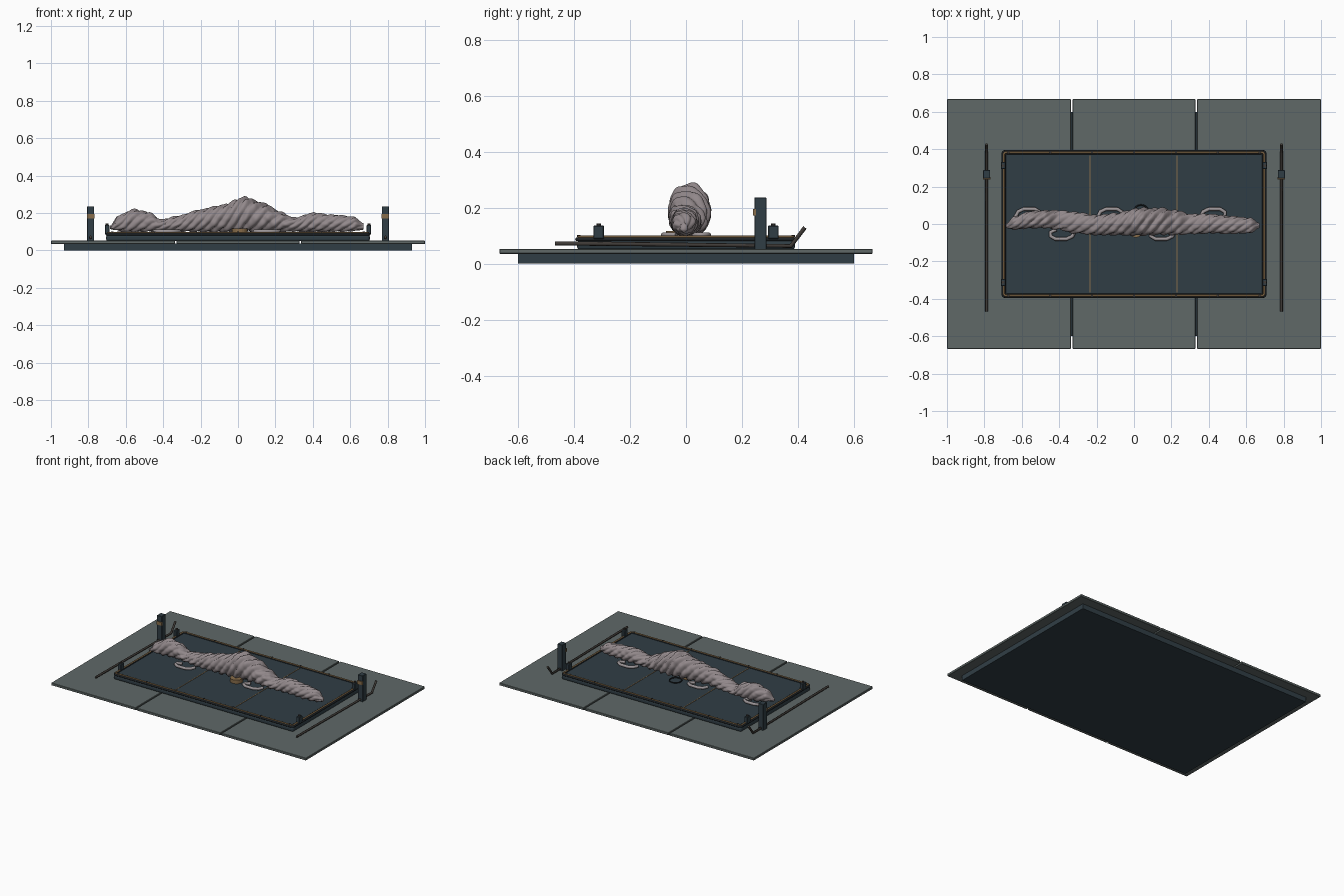
import bpy, bmesh, math, random
from mathutils import Vector, noise

if "Cube" in bpy.data.objects:
    bpy.data.objects.remove(bpy.data.objects["Cube"])

random.seed(4)


def mat(name, r, g, b):
    m = bpy.data.materials.new(name)
    m.diffuse_color = (r, g, b, 1)
    m.use_nodes = True
    m.node_tree.nodes["Principled BSDF"].inputs["Base Color"].default_value = m.diffuse_color
    return m


TILE = mat("grey_green_tile", 0.115, 0.14, 0.137)
SLATE = mat("dark_slate", 0.03, 0.048, 0.06)
BLACK = mat("near_black", 0.013, 0.017, 0.02)
BRASS = mat("dull_brass", 0.25, 0.155, 0.07)
BROWN = mat("dark_brown_metal", 0.05, 0.043, 0.038)
FIBRE = mat("mauve_grey_fibre", 0.29, 0.25, 0.26)
LOOSE = mat("pale_loose_fibre", 0.33, 0.30, 0.31)


def finish(name, bm, material, smooth=False):
    bmesh.ops.recalc_face_normals(bm, faces=bm.faces)
    me = bpy.data.meshes.new(name)
    bm.to_mesh(me)
    bm.free()
    me.materials.append(material)
    if smooth:
        for p in me.polygons:
            p.use_smooth = True
    ob = bpy.data.objects.new(name, me)
    bpy.context.collection.objects.link(ob)
    return ob


def box(name, x0, x1, y0, y1, z0, z1, material, bevel=0, segs=2):
    bm = bmesh.new()
    bmesh.ops.create_cube(bm, size=1)
    for v in bm.verts:
        v.co = ((x0 + x1) / 2 + v.co.x * (x1 - x0),
                (y0 + y1) / 2 + v.co.y * (y1 - y0),
                (z0 + z1) / 2 + v.co.z * (z1 - z0))
    if bevel:
        bmesh.ops.bevel(bm, geom=bm.edges[:], offset=bevel, segments=segs,
                        profile=0.5, affect='EDGES')
    return finish(name, bm, material)


def tube(name, pts, radius, material, closed=False, res=2):
    cu = bpy.data.curves.new(name, 'CURVE')
    cu.dimensions = '3D'
    cu.bevel_depth = radius
    cu.bevel_resolution = res
    cu.use_fill_caps = True
    sp = cu.splines.new('POLY')
    sp.points.add(len(pts) - 1)
    for p, c in zip(sp.points, pts):
        p.co = (*c, 1)
    sp.use_cyclic_u = closed
    tmp = bpy.data.objects.new(name + "_path", cu)
    bpy.context.collection.objects.link(tmp)
    dg = bpy.context.evaluated_depsgraph_get()
    me = bpy.data.meshes.new_from_object(tmp.evaluated_get(dg))
    bpy.data.objects.remove(tmp)
    me.materials.clear()
    me.materials.append(material)
    ob = bpy.data.objects.new(name, me)
    bpy.context.collection.objects.link(ob)
    return ob


def disc(name, x, y, z, r, h, material, sides=24):
    bm = bmesh.new()
    bmesh.ops.create_cone(bm, cap_ends=True, segments=sides,
                          radius1=r, radius2=r, depth=h)
    bmesh.ops.translate(bm, verts=bm.verts, vec=(x, y, z))
    return finish(name, bm, material)


def rounded_rect(hx, hy, r, z, n=5):
    pts = []
    for i, (sx, sy) in enumerate([(1, 1), (-1, 1), (-1, -1), (1, -1)]):
        for k in range(n + 1):
            a = (i + k / n) * math.pi / 2
            pts.append((sx * (hx - r) + r * math.cos(a),
                        sy * (hy - r) + r * math.sin(a), z))
    return pts


# Plinth and three floor tiles
box("plinth", -0.93, 0.93, -0.60, 0.60, 0, 0.036, SLATE)
for i, (a, b) in enumerate([(-1, -0.338), (-0.328, 0.328), (0.338, 1)]):
    box(f"floor_tile_{i}", a, b, -0.667, 0.667, 0.035, 0.052, TILE, 0.002, 1)

# Tray: body, bed, rims, seams and rivets
box("tray_body", -0.705, 0.705, -0.39, 0.39, 0.05, 0.084, SLATE, 0.012, 3)
box("tray_bed", -0.69, 0.69, -0.375, 0.375, 0.08, 0.091, SLATE)
tube("tray_outer_rim", rounded_rect(0.702, 0.389, 0.015, 0.087), 0.007, BLACK, True)
tube("tray_brass_rim", rounded_rect(0.696, 0.383, 0.012, 0.0945), 0.0055, BRASS, True)
tube("tray_inner_rim", rounded_rect(0.689, 0.376, 0.01, 0.091), 0.004, BLACK, True)
for x in (-0.235, 0.23):
    box("bed_seam", x - 0.0025, x + 0.0025, -0.365, 0.365, 0.09, 0.093, BRASS)
for sy in (-1, 1):
    for i in range(-3, 4):
        disc("rim_rivet", i * 0.224, sy * 0.383, 0.098, 0.006, 0.007, BROWN, 8)

# Corner clips, side posts and bent rods
for s in (-1, 1):
    for t in (-1, 1):
        x, y = s * 0.70, t * 0.312
        box("corner_clip", x - 0.012, x + 0.012, y - 0.019, y + 0.019,
            0.088, 0.136, SLATE, 0.003, 1)
        disc("clip_pin", x, y, 0.139, 0.008, 0.01, BROWN, 10)
    x = s * 0.788
    box("side_post", x - 0.019, x + 0.019, 0.244, 0.288, 0.05, 0.236, SLATE, 0.002, 1)
    box("post_band", x - 0.0195, x + 0.0195, 0.239, 0.25, 0.172, 0.196, BRASS)
    tube("bent_rod", [(x, -0.468, 0.072), (x, -0.3, 0.071),
                      (x, 0.375, 0.063), (x, 0.425, 0.129)], 0.0075, BROWN)

# Twisted fibre bundle: x, centre y, half width, top height
PROFILE = [(-0.685, -0.01, 0.012, 0.132), (-0.64, 0.005, 0.034, 0.185),
           (-0.56, 0.022, 0.044, 0.22), (-0.48, 0.026, 0.046, 0.205),
           (-0.41, 0.022, 0.05, 0.165), (-0.32, 0.008, 0.056, 0.185),
           (-0.2, -0.006, 0.052, 0.218), (-0.1, 0.0, 0.058, 0.24),
           (0.04, 0.012, 0.072, 0.283), (0.14, 0.014, 0.07, 0.25),
           (0.22, 0.008, 0.064, 0.21), (0.3, 0.0, 0.052, 0.175),
           (0.4, 0.002, 0.05, 0.2), (0.52, -0.006, 0.046, 0.19),
           (0.62, -0.008, 0.04, 0.18), (0.672, -0.008, 0.014, 0.145)]


def sample(x):
    for a, b in zip(PROFILE, PROFILE[1:]):
        if x <= b[0]:
            t = max(0, (x - a[0]) / (b[0] - a[0]))
            t = t * t * (3 - 2 * t)
            return [a[k] + (b[k] - a[k]) * t for k in (1, 2, 3)]
    return PROFILE[-1][1:]


N, M = 380, 64
bm = bmesh.new()
rings = []
for i in range(N + 1):
    x = -0.685 + 1.357 * i / N
    cy, w, top = sample(x)
    bot = 0.102 + 0.012 * max(0, (abs(x) - 0.6) / 0.08)
    cz, h = (top + bot) / 2, (top - bot) / 2
    ring = []
    for j in range(M):
        a = 2 * math.pi * j / M
        # helical strands with a second, finer lumpiness
        f = 0.86 + 0.2 * abs(math.cos(0.5 * (6 * a + 118 * x)))
        f += 0.09 * noise.noise(Vector((x * 28, math.cos(a) * 2, math.sin(a) * 2)))
        ring.append(bm.verts.new((x, cy + w * f * math.cos(a),
                                  max(0.093, cz + h * f * math.sin(a)))))
    rings.append(ring)
for p, q in zip(rings, rings[1:]):
    for j in range(M):
        k = (j + 1) % M
        bm.faces.new((p[j], p[k], q[k], q[j]))
bm.faces.new(rings[0])
bm.faces.new(rings[-1])
finish("fibre_bundle", bm, FIBRE, True)

# Loose strand loops lying on the bed, alternating sides
for cx, s, in [(-0.565, 1), (-0.385, -1), (-0.125, 1), (0.15, -1), (0.425, 1)]:
    shape = [(-0.07, 0.035), (-0.055, 0.066), (-0.025, 0.08), (0.035, 0.08),
             (0.062, 0.064), (0.062, 0.044), (0.03, 0.03)]
    tube("loose_strand", [(cx + s * px, s * py, 0.102) for px, py in shape],
         0.01, LOOSE, res=3)

# Brass disc and dark ring half hidden under the bundle
disc("brass_disc", 0.01, -0.03, 0.104, 0.042, 0.026, BRASS)
tube("dark_ring", [(0.038 + 0.04 * math.cos(k * math.pi / 12),
                    0.062 + 0.04 * math.sin(k * math.pi / 12), 0.097)
                   for k in range(24)], 0.004, BLACK, True)
